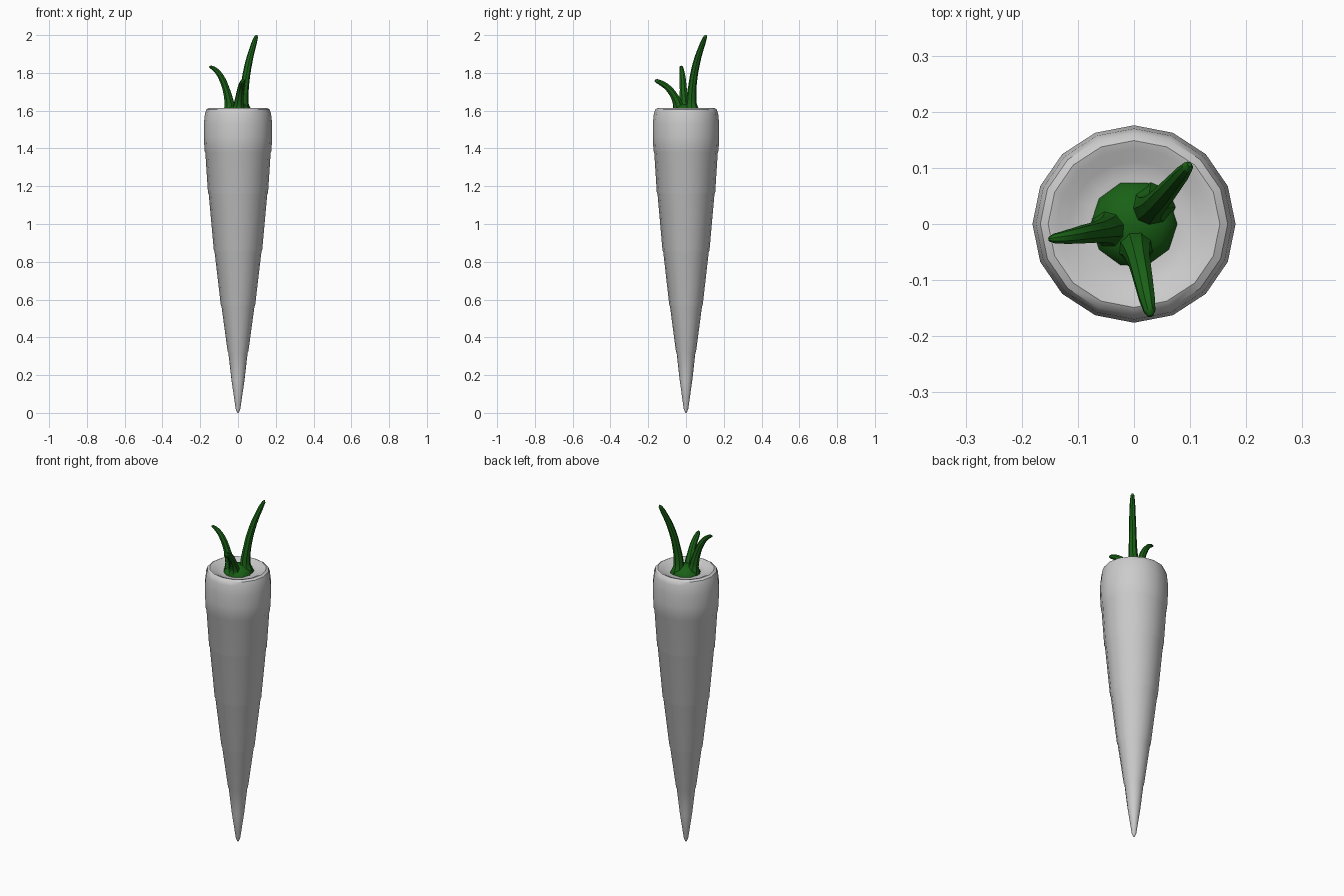
import bpy, bmesh, math

if "Cube" in bpy.data.objects:
    bpy.data.objects.remove(bpy.data.objects["Cube"])


def material(name, rgb):
    m = bpy.data.materials.new(name)
    m.diffuse_color = (*rgb, 1)
    m.use_nodes = True
    m.node_tree.nodes["Principled BSDF"].inputs["Base Color"].default_value = m.diffuse_color
    return m


def lathe(name, profile, sides, sy=1.0, mat=None):
    """Closed solid of revolution from (radius, z) pairs, bottom to top."""
    bm = bmesh.new()
    rings = []
    for r, z in profile:
        rings.append([bm.verts.new((r * math.cos(2 * math.pi * i / sides),
                                    r * sy * math.sin(2 * math.pi * i / sides), z))
                      for i in range(sides)])
    for a, b in zip(rings, rings[1:]):
        for i in range(sides):
            j = (i + 1) % sides
            bm.faces.new((a[i], a[j], b[j], b[i]))
    bm.faces.new(rings[0][::-1])
    bm.faces.new(rings[-1])
    me = bpy.data.meshes.new(name)
    bm.to_mesh(me)
    bm.free()
    ob = bpy.data.objects.new(name, me)
    bpy.context.collection.objects.link(ob)
    if mat:
        me.materials.append(mat)
    smooth(ob)
    return ob


def smooth(ob):
    bpy.ops.object.select_all(action='DESELECT')
    ob.select_set(True)
    bpy.context.view_layer.objects.active = ob
    bpy.ops.object.shade_smooth_by_angle(angle=math.radians(40))


def stem(name, points, mat):
    """Tapered tube through (x, y, z, radius) points."""
    cu = bpy.data.curves.new(name, 'CURVE')
    cu.dimensions = '3D'
    cu.bevel_depth = 1.0
    cu.bevel_resolution = 2
    cu.resolution_u = 5
    cu.use_fill_caps = True
    sp = cu.splines.new('BEZIER')
    sp.bezier_points.add(len(points) - 1)
    for p, (x, y, z, r) in zip(sp.bezier_points, points):
        p.co = (x, y, z)
        p.radius = r
        p.handle_left_type = p.handle_right_type = 'AUTO'
    ob = bpy.data.objects.new(name, cu)
    bpy.context.collection.objects.link(ob)
    cu.materials.append(mat)
    bpy.ops.object.select_all(action='DESELECT')
    ob.select_set(True)
    bpy.context.view_layer.objects.active = ob
    bpy.ops.object.convert(target='MESH')
    smooth(bpy.context.object)


green = material("leaf_green", (0.01, 0.12, 0.008))

# Root: tapering segments, each with a slight lip over the one below
profile = [(0.003, 0.0), (0.012, 0.02), (0.034, 0.17)]
for r, z in [(0.053, 0.32), (0.089, 0.565), (0.126, 0.855), (0.157, 1.16), (0.175, 1.38)]:
    profile += [(r - 0.002, z - 0.003), (r + 0.002, z + 0.006)]
# Rounded shoulder and shallow dished top
profile += [(0.181, 1.46), (0.181, 1.53), (0.175, 1.585), (0.167, 1.607),
            (0.153, 1.615), (0.138, 1.611), (0.115, 1.598), (0.085, 1.592)]
lathe("carrot_root", profile, 16, 0.972)

# Leaf crown joining the stems
lathe("leaf_crown", [(0.078, 1.588), (0.074, 1.605), (0.055, 1.62), (0.03, 1.636)], 10, 1.0, green)

# Three curved stems
stem("tall_stem", [(0.030, 0.030, 1.59, 0.044), (0.028, 0.028, 1.64, 0.028),
                   (0.036, 0.034, 1.73, 0.022), (0.056, 0.055, 1.85, 0.019),
                   (0.086, 0.090, 1.96, 0.014), (0.096, 0.102, 1.99, 0.010),
                   (0.099, 0.106, 2.0, 0.004)], green)
stem("left_stem", [(-0.040, -0.008, 1.59, 0.040), (-0.046, -0.010, 1.64, 0.026),
                   (-0.062, -0.014, 1.71, 0.020), (-0.088, -0.018, 1.775, 0.017),
                   (-0.118, -0.023, 1.815, 0.013), (-0.142, -0.026, 1.830, 0.009),
                   (-0.152, -0.027, 1.832, 0.004)], green)
stem("front_stem", [(0.002, -0.038, 1.59, 0.040), (0.004, -0.042, 1.63, 0.028),
                    (0.009, -0.064, 1.68, 0.021), (0.016, -0.097, 1.722, 0.018),
                    (0.023, -0.132, 1.746, 0.015), (0.028, -0.155, 1.757, 0.011),
                    (0.030, -0.164, 1.760, 0.005)], green)
